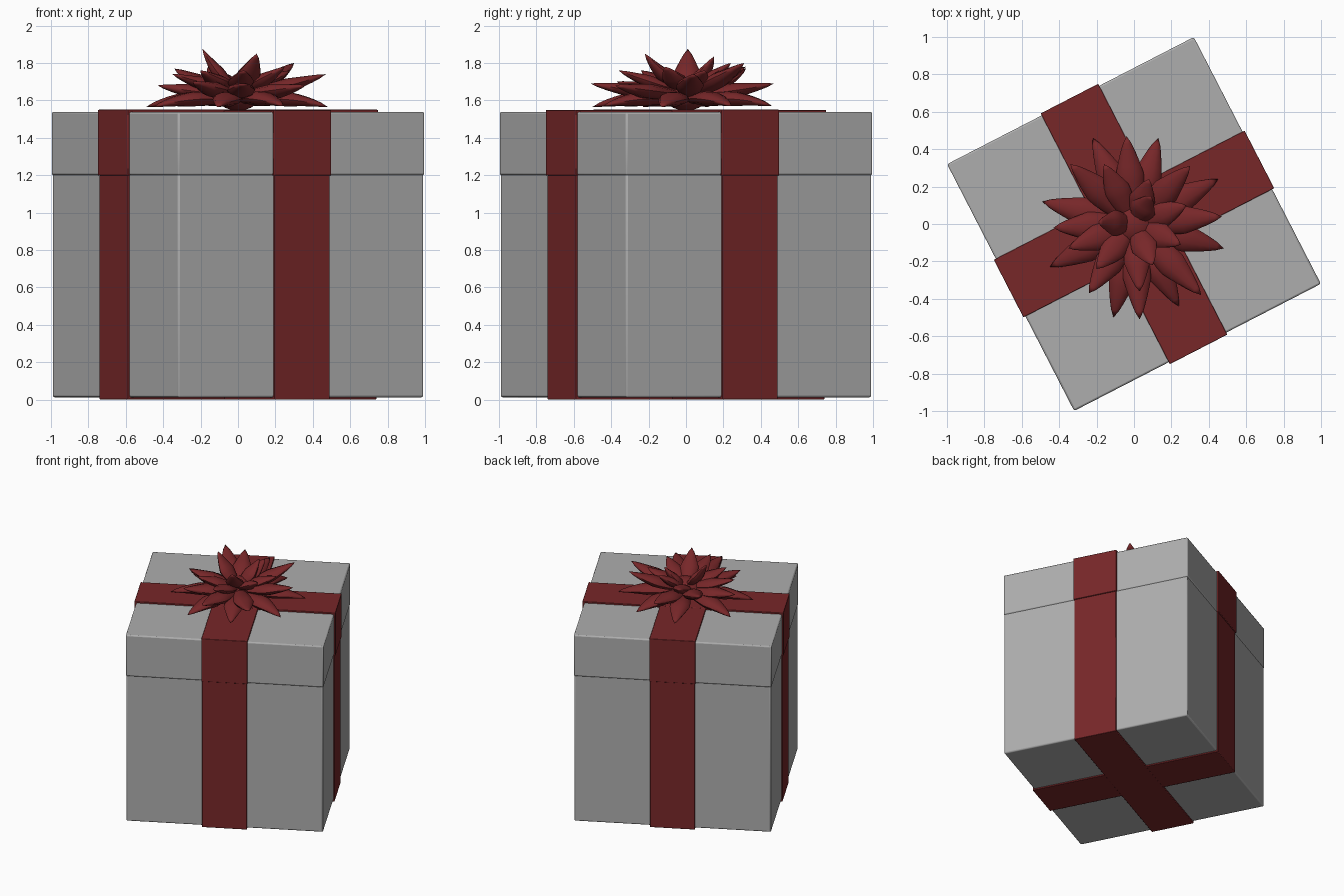
import bpy, bmesh, math
from mathutils import Vector, Matrix

if "Cube" in bpy.data.objects:
    bpy.data.objects.remove(bpy.data.objects["Cube"])

TURN = math.radians(27.25)          # the whole box stands turned on its base


def material(name, rgb):
    m = bpy.data.materials.new(name)
    m.diffuse_color = (*rgb, 1)
    m.use_nodes = True
    bsdf = m.node_tree.nodes["Principled BSDF"]
    bsdf.inputs["Base Color"].default_value = (*rgb, 1)
    bsdf.inputs["Roughness"].default_value = 0.6
    return m


GREY = material("box grey", (0.42, 0.42, 0.42))
RED = material("ribbon red", (0.185, 0.02, 0.022))


def finish(name, bm, mat, turn=0.0, bevel=0.0, angle=30):
    bmesh.ops.recalc_face_normals(bm, faces=bm.faces[:])
    mesh = bpy.data.meshes.new(name)
    bm.to_mesh(mesh)
    bm.free()
    mesh.materials.append(mat)
    ob = bpy.data.objects.new(name, mesh)
    bpy.context.collection.objects.link(ob)
    ob.rotation_euler.z = turn
    if bevel:
        mod = ob.modifiers.new("soft edges", "BEVEL")
        mod.width, mod.segments = bevel, 2
    bpy.ops.object.select_all(action="DESELECT")
    ob.select_set(True)
    bpy.context.view_layer.objects.active = ob
    bpy.ops.object.shade_smooth_by_angle(angle=math.radians(angle))
    return ob


def block(name, half, z0, z1):
    bm = bmesh.new()
    bmesh.ops.create_cube(bm, size=1, matrix=Matrix.Translation((0, 0, (z0 + z1) / 2))
                          @ Matrix.Diagonal((2 * half, 2 * half, z1 - z0, 1)))
    finish(name, bm, GREY, TURN, 0.01)


def band(name, half, z_open, z_closed, width, turn):
    """U-shaped ribbon strip: two sides joined by a run at z_closed."""
    t = 0.02
    inner = z_closed - math.copysign(t, z_closed - z_open)
    profile = [(-half, z_open), (-half, z_closed), (half, z_closed), (half, z_open),
               (half - t, z_open), (half - t, inner), (t - half, inner), (t - half, z_open)]
    bm = bmesh.new()
    face = bm.faces.new([bm.verts.new((x, -width, z)) for x, z in profile])
    ext = bmesh.ops.extrude_face_region(bm, geom=[face])
    moved = [g for g in ext["geom"] if isinstance(g, bmesh.types.BMVert)]
    bmesh.ops.translate(bm, verts=moved, vec=(0, 2 * width, 0))
    finish(name, bm, RED, turn, 0.004)


# Box and lid
block("box_body", 0.738, 0.012, 1.21)
block("box_lid", 0.742, 1.2, 1.538)

# Ribbon strips in both directions, a hair apart where they cross
for i, side in enumerate(("across", "along")):
    turn = TURN + i * math.pi / 2
    band("body_ribbon_" + side, 0.747, 1.2, 0.001 * i, 0.168, turn)
    band("lid_ribbon_" + side, 0.754, 1.198, 1.55 - 0.001 * i, 0.173, turn)


# Bow: pod-shaped petals lofted along a curved spine
def petal(bm, tip, base, control, width, thick, steps=10, sides=10):
    tip, base, control = Vector(tip), Vector(base), Vector(control)
    rings = []
    for k in range(steps):
        t = k / steps
        p = base * (1 - t) ** 2 + control * 2 * t * (1 - t) + tip * t * t
        d = ((control - base) * (1 - t) + (tip - control) * t).normalized()
        across = Vector((0, 0, 1)).cross(d).normalized()
        up = d.cross(across)
        # narrow root, widest past the middle, pointed end
        s = (0.4 + 0.6 * math.sin(math.pi / 2 * min(t / 0.5, 1))) * min(1, (1 - t) / 0.5) ** 0.75
        rings.append([bm.verts.new(p + across * math.cos(a) * width * s + up * math.sin(a) * thick * s)
                      for a in (2 * math.pi * j / sides for j in range(sides))])
    for r, q in zip(rings, rings[1:]):
        for j in range(sides):
            n = (j + 1) % sides
            bm.faces.new((r[j], r[n], q[n], q[j]))
    bm.faces.new(rings[0])
    end = bm.verts.new(tip)
    for j in range(sides):
        bm.faces.new((rings[-1][j], rings[-1][(j + 1) % sides], end))


def tier(name, tips, base_z, lift, width, thick):
    bm = bmesh.new()
    for x, y, z in tips:
        base = (x * 0.08, y * 0.08, base_z)
        control = (x * 0.6, y * 0.6, (base_z + z) / 2 + lift)
        petal(bm, (x, y, z), base, control, width, thick)
    finish(name, bm, RED, angle=60)


tier("bow_lower_petals", [
    (-0.49, 0.12, 1.565), (-0.45, -0.23, 1.565), (-0.11, -0.5, 1.565), (0.24, -0.44, 1.57),
    (0.48, -0.13, 1.565), (0.45, 0.24, 1.57), (0.13, 0.46, 1.57), (-0.22, 0.46, 1.57)],
    1.6, 0.045, 0.075, 0.04)
tier("bow_middle_petals", [
    (-0.04, 0.47, 1.69), (-0.34, 0.32, 1.77), (-0.43, -0.02, 1.68), (-0.24, -0.37, 1.7),
    (0.03, -0.51, 1.69), (0.36, -0.38, 1.68), (0.47, 0.04, 1.74), (0.3, 0.31, 1.8)],
    1.63, -0.01, 0.075, 0.04)
tier("bow_upper_petals", [
    (-0.16, 0.32, 1.78), (0.08, 0.24, 1.8), (0.28, 0.1, 1.76), (0.25, -0.11, 1.78),
    (0.03, -0.36, 1.76), (-0.2, -0.24, 1.76), (-0.35, -0.13, 1.74)],
    1.65, -0.005, 0.07, 0.035)
tier("bow_crown_petals", [
    (-0.19, 0.01, 1.875), (0.1, -0.22, 1.85), (0.09, 0.15, 1.835)],
    1.66, -0.03, 0.07, 0.035)

# Round knot that holds the petals together
bm = bmesh.new()
bmesh.ops.create_uvsphere(bm, u_segments=20, v_segments=10, radius=1,
                          matrix=Matrix.Translation((0, 0, 1.63)) @ Matrix.Diagonal((0.12, 0.12, 0.085, 1)))
finish("bow_knot", bm, RED, angle=60)
